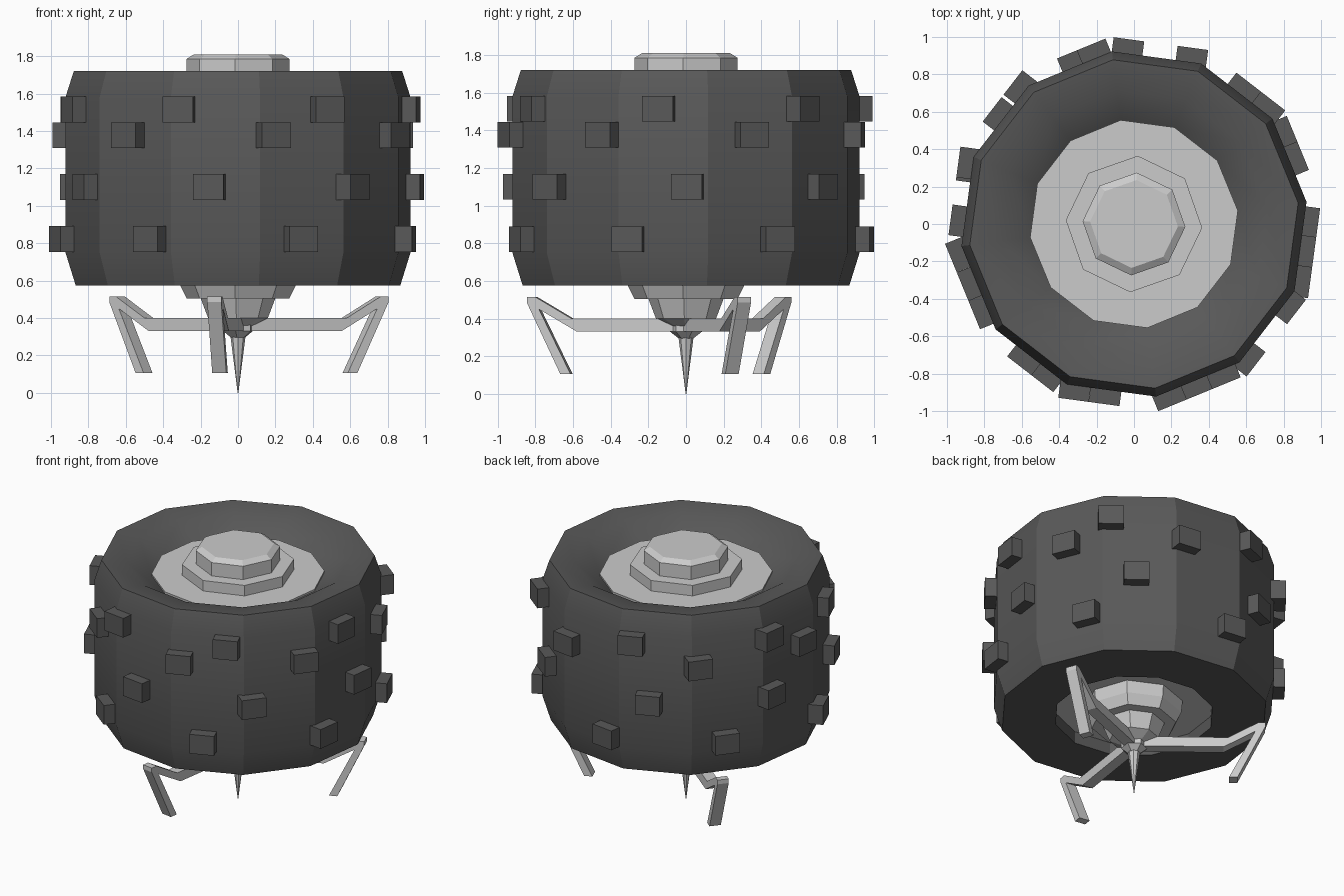
import bpy, bmesh
from math import radians, sin, cos, tan, pi
from mathutils import Matrix

if "Cube" in bpy.data.objects:
    bpy.data.objects.remove(bpy.data.objects["Cube"])

dark = bpy.data.materials.new("dark_rubber")
dark.diffuse_color = (0.1, 0.1, 0.1, 1)
dark.use_nodes = True
dark.node_tree.nodes["Principled BSDF"].inputs["Base Color"].default_value = dark.diffuse_color
grey = bpy.data.materials.new("grey_metal")
grey.diffuse_color = (0.55, 0.55, 0.55, 1)
grey.use_nodes = True
grey.node_tree.nodes["Principled BSDF"].inputs["Base Color"].default_value = grey.diffuse_color


def finish(bm, name, mat=grey):
    bmesh.ops.remove_doubles(bm, verts=bm.verts, dist=1e-5)
    bmesh.ops.recalc_face_normals(bm, faces=bm.faces)
    me = bpy.data.meshes.new(name)
    bm.to_mesh(me)
    bm.free()
    ob = bpy.data.objects.new(name, me)
    bpy.context.collection.objects.link(ob)
    me.materials.append(mat)
    return ob


def lathe(name, profile, sides, offset, mat=grey, closed=False):
    """Spin an (r, z) profile around z; open profiles get end caps."""
    bm = bmesh.new()
    rings = [[bm.verts.new((r * cos(a), r * sin(a), z))
              for a in (radians(offset) + 2 * pi * k / sides for k in range(sides))]
             for r, z in profile]
    pairs = list(zip(rings, rings[1:]))
    if closed:
        pairs.append((rings[-1], rings[0]))
    else:
        bm.faces.new(rings[0])
        bm.faces.new(rings[-1])
    for lo, hi in pairs:
        for k in range(sides):
            j = (k + 1) % sides
            bm.faces.new((lo[k], lo[j], hi[j], hi[k]))
    return finish(bm, name, mat)


# Tire: twelve-sided barrel with dished top and open bottom
tire = lathe("tire", [(0.52, 0.68), (0.52, 0.575), (0.875, 0.575), (0.93, 0.75),
                      (0.93, 1.58), (0.885, 1.72), (0.72, 1.70), (0.56, 1.60),
                      (0.50, 1.60)], 12, 7.3, dark, closed=True)
bpy.context.view_layer.objects.active = tire
tire.select_set(True)
bpy.ops.object.shade_smooth_by_angle(angle=radians(28))

# Wheel plates closing both sides of the tire
lathe("top_plate", [(0.555, 1.57), (0.56, 1.615)], 12, 7.3)
lathe("bottom_plate", [(0.53, 0.66), (0.53, 0.70)], 12, 7.3)

# Stepped octagonal caps
lathe("top_cap", [(0.365, 1.59), (0.365, 1.69), (0.275, 1.69), (0.275, 1.785),
                  (0.235, 1.81)], 8, -3.2)
lathe("bottom_hub", [(0.32, 0.68), (0.31, 0.575), (0.275, 0.505), (0.20, 0.505),
                     (0.16, 0.40), (0.08, 0.36)], 8, -3.2)

# Nose and spike
lathe("nose", [(0.085, 0.41), (0.085, 0.33), (0.04, 0.295)], 6, 21.7)
lathe("spike", [(0.04, 0.30), (0.002, 0.0)], 8, 0)

# Tread blocks: four rows of seven, each lying flush on a tire facet
rows = {0.822: (31, 92, 141, 190, 240, 291, 341),
        1.10: (51, 110, 161, 210, 260.5, 310.5, 0.5),
        1.377: (22, 71, 130, 179, 231, 281.5, 332),
        1.515: (41, 103, 160, 200, 250.5, 300.5, 351)}
bm = bmesh.new()
for z, angles in rows.items():
    for a in angles:
        facet = 22.3 + 30 * round((a - 22.3) / 30)
        m = (Matrix.Rotation(radians(facet), 4, 'Z')
             @ Matrix.Translation((0.90, 0.93 * tan(radians(a - facet)), z))
             @ Matrix.Diagonal((0.15, 0.165, 0.137, 1)))
        bmesh.ops.create_cube(bm, size=1, matrix=m)
finish(bm, "tread_blocks", dark)

# Three bent legs extruded from a side profile
side = [(0, 0.33), (0.58, 0.33), (0.785, 0.45), (0.615, 0.105), (0.67, 0.105),
        (0.85, 0.485), (0.85, 0.515), (0.805, 0.515), (0.61, 0.40), (0, 0.40)]
for i in range(3):
    bm = bmesh.new()
    f = bm.faces.new([bm.verts.new((r, -0.038, z)) for r, z in side])
    ext = bmesh.ops.extrude_face_region(bm, geom=[f])["geom"]
    bmesh.ops.translate(bm, vec=(0, 0.076, 0),
                        verts=[v for v in ext if isinstance(v, bmesh.types.BMVert)])
    bmesh.ops.rotate(bm, verts=bm.verts,
                     matrix=Matrix.Rotation(radians(21.4 + 120 * i), 3, 'Z'))
    finish(bm, f"leg_{i + 1}")
